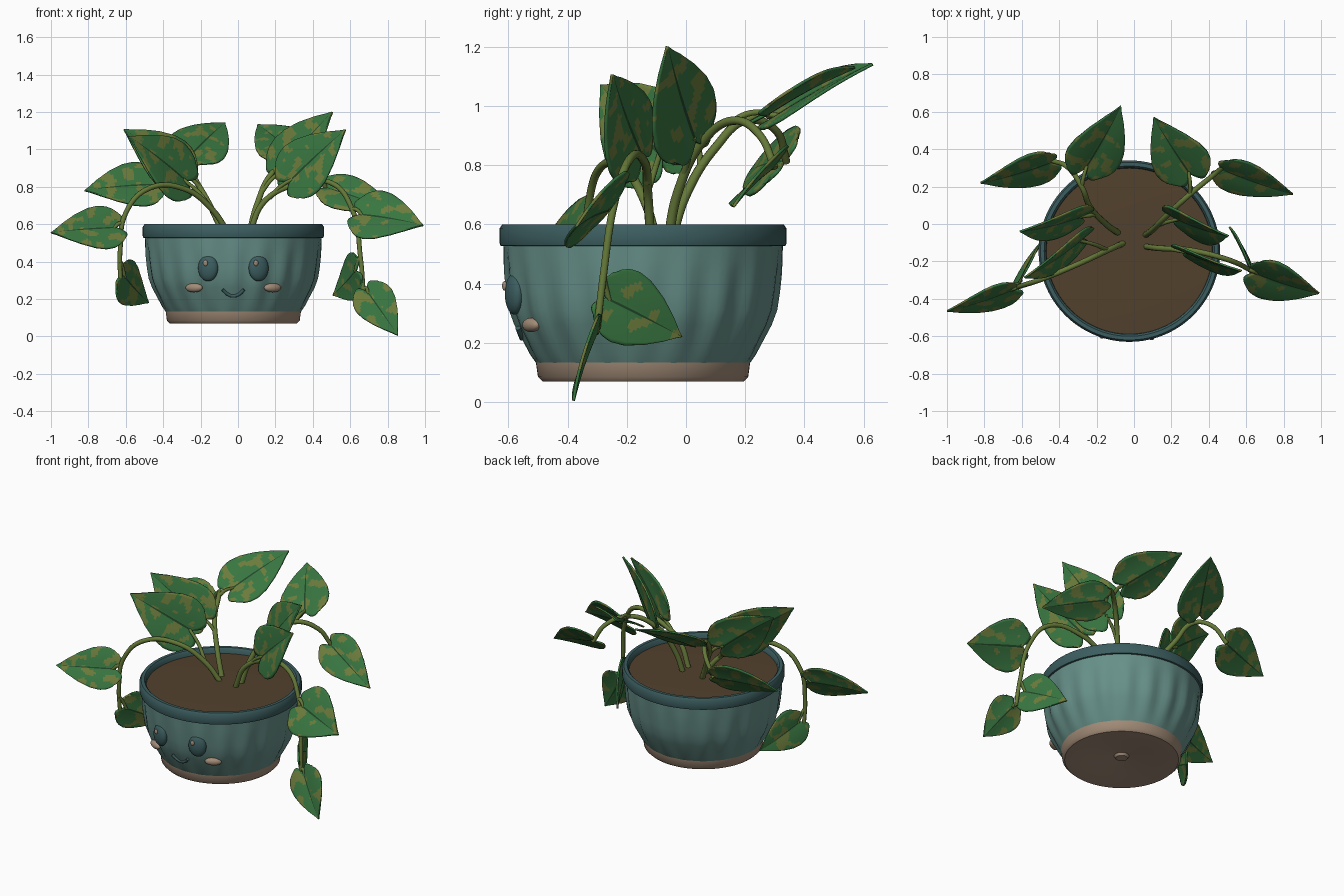
import bpy, bmesh, math
from mathutils import Vector, Matrix, noise

if "Cube" in bpy.data.objects:
    bpy.data.objects.remove(bpy.data.objects["Cube"], do_unlink=True)


def material(name, rgb):
    m = bpy.data.materials.new(name)
    m.use_nodes = True
    m.diffuse_color = (*rgb, 1)
    m.node_tree.nodes["Principled BSDF"].inputs["Base Color"].default_value = (*rgb, 1)
    return m


TEAL = material("teal glaze", (0.135, 0.28, 0.25))
DARK_TEAL = material("dark teal", (0.045, 0.11, 0.115))
TAN = material("tan clay", (0.36, 0.26, 0.185))
SOIL = material("soil brown", (0.085, 0.053, 0.026))
GREEN = material("leaf green", (0.04, 0.18, 0.052))
OLIVE = material("olive spots", (0.15, 0.2, 0.045))
VEIN = material("dark vein", (0.015, 0.06, 0.02))
STEM = material("stem green", (0.13, 0.19, 0.04))

CENTRE = Vector((-0.025, -0.145, 0))


def finish(name, bm, mats, angle=40):
    mesh = bpy.data.meshes.new(name)
    bm.to_mesh(mesh)
    bm.free()
    for m in mats:
        mesh.materials.append(m)
    ob = bpy.data.objects.new(name, mesh)
    bpy.context.collection.objects.link(ob)
    bpy.ops.object.select_all(action="DESELECT")
    ob.select_set(True)
    bpy.context.view_layer.objects.active = ob
    bpy.ops.object.shade_smooth_by_angle(angle=math.radians(angle))
    return ob


def lathe(name, profile, mat, ripple=0, segments=120):
    """Revolve (radius, height) points; ripple adds soft flutes between the ends."""
    bm = bmesh.new()
    rings = []
    for i, (r, z) in enumerate(profile):
        amount = ripple * math.sin(math.pi * i / (len(profile) - 1))
        ring = []
        for s in range(segments):
            a = math.tau * s / segments
            rr = r + amount * math.cos(20 * a)
            ring.append(bm.verts.new(CENTRE + Vector((rr * math.cos(a), rr * math.sin(a), z))))
        rings.append(ring)
    for low, high in zip(rings, rings[1:]):
        for s in range(segments):
            t = (s + 1) % segments
            bm.faces.new((low[s], low[t], high[t], high[s]))
    bmesh.ops.remove_doubles(bm, verts=bm.verts, dist=1e-5)
    return finish(name, bm, [mat])


def interpolate(points, x):
    for (x0, y0), (x1, y1) in zip(points, points[1:]):
        if x <= x1:
            return y0 + (y1 - y0) * (x - x0) / (x1 - x0)
    return points[-1][1]


# Pot: underside and foot, fluted body, rim, soil
BODY = [(0.36, 0.13), (0.378, 0.16), (0.402, 0.21), (0.427, 0.26), (0.445, 0.31),
        (0.455, 0.37), (0.463, 0.43), (0.468, 0.48), (0.472, 0.53)]
lathe("pot_foot", [(0, 0.08), (0.035, 0.08), (0.045, 0.095), (0.2, 0.08), (0.3, 0.07),
                   (0.34, 0.07), (0.355, 0.085), (0.362, 0.135)], TAN)
lathe("pot_body", BODY, TEAL, ripple=0.008)
lathe("pot_rim", [(0.465, 0.525), (0.482, 0.528), (0.485, 0.54), (0.485, 0.585),
                  (0.475, 0.6), (0.455, 0.6), (0.445, 0.588), (0.442, 0.55)], DARK_TEAL)
lathe("soil", [(0.45, 0.565), (0.3, 0.57), (0.0, 0.572)], SOIL)


# Face on the front of the pot
def on_pot(dx, z, out=0.0):
    r = interpolate([(h, w) for w, h in BODY], z) + out
    return CENTRE + Vector((dx, -math.sqrt(r * r - dx * dx), z))


def blob(name, dx, z, size, mat, out=0.0):
    bm = bmesh.new()
    bmesh.ops.create_uvsphere(bm, u_segments=28, v_segments=16, radius=1)
    turn = Matrix.Rotation(math.asin(dx / 0.45), 4, "Z")
    bm.transform(Matrix.Translation(on_pot(dx, z, out)) @ turn @ Matrix.Diagonal((*size, 1)))
    return finish(name, bm, [mat], 80)


for label, side in (("right", -1), ("left", 1)):
    blob(label + "_eye", side * 0.135, 0.365, (0.055, 0.03, 0.07), DARK_TEAL)
    blob(label + "_eye_glint", side * 0.135 - 0.014, 0.392, (0.013, 0.008, 0.016), TAN, 0.025)
    blob(label + "_cheek", side * 0.21, 0.26, (0.05, 0.022, 0.024), TAN, 0.005)


def tube(name, points, radius, mat, taper=0.75):
    curve = bpy.data.curves.new(name, "CURVE")
    curve.dimensions = "3D"
    curve.bevel_depth = radius
    curve.bevel_resolution = 3
    curve.resolution_u = 8
    curve.use_fill_caps = True
    spline = curve.splines.new("BEZIER")
    spline.bezier_points.add(len(points) - 1)
    for i, (bp, p) in enumerate(zip(spline.bezier_points, points)):
        bp.co = p
        bp.handle_left_type = bp.handle_right_type = "AUTO"
        bp.radius = 1 + (taper - 1) * i / (len(points) - 1)
    curve.materials.append(mat)
    ob = bpy.data.objects.new(name, curve)
    bpy.context.collection.objects.link(ob)
    return ob


tube("mouth", [on_pot(0.057 * k, 0.216 + 0.034 * k * k, 0.004) for k in (-1, -0.5, 0, 0.5, 1)],
     0.009, DARK_TEAL, 1)

# Main vines
tube("back_left_vine", [(0.06, -0.06, 0.55), (0.1, -0.03, 0.7), (0.18, 0.05, 0.87),
                        (0.3, 0.16, 0.95), (0.41, 0.25, 0.9), (0.47, 0.3, 0.79)], 0.017, STEM)
tube("back_right_vine", [(-0.08, -0.05, 0.55), (-0.15, 0, 0.7), (-0.24, 0.1, 0.86),
                         (-0.28, 0.2, 0.95), (-0.35, 0.3, 0.92), (-0.44, 0.34, 0.81)], 0.017, STEM)
tube("front_left_vine", [(0.06, -0.12, 0.55), (0.14, -0.13, 0.72), (0.3, -0.14, 0.81),
                         (0.5, -0.19, 0.82), (0.61, -0.24, 0.68), (0.655, -0.28, 0.42),
                         (0.67, -0.3, 0.25)], 0.016, STEM)
tube("front_right_vine", [(-0.05, -0.1, 0.55), (-0.14, -0.14, 0.68), (-0.29, -0.21, 0.79),
                          (-0.48, -0.29, 0.79), (-0.6, -0.33, 0.66), (-0.63, -0.34, 0.46),
                          (-0.63, -0.33, 0.31)], 0.016, STEM)

OUTLINE = [(0, 0.6), (0.06, 0.82), (0.14, 0.95), (0.25, 1), (0.4, 0.92),
           (0.6, 0.68), (0.8, 0.36), (0.93, 0.12), (1, 0.01)]
ROWS, HALF = 30, 11


def leaf(name, base, tip, edge_a, edge_b, joint=None):
    """Heart-shaped leaf from its stalk point, tip and two widest points."""
    base, tip = Vector(base), Vector(tip)
    along = tip - base
    across = (Vector(edge_a) - Vector(edge_b)) / 2
    across -= across.project(along)
    normal = along.cross(across).normalized()
    if normal.z < 0:
        normal, across = -normal, -across
    width = across.length
    inner = 0.035
    half = [inner + (1 - inner) * k / (HALF - 1) for k in range(HALF)]
    columns = [-v for v in reversed(half)] + half
    bm = bmesh.new()
    grid = []
    for i in range(ROWS + 1):
        t = i / ROWS
        w = interpolate(OUTLINE, t)
        row = []
        for v in columns:
            lobe = 0.13 * (1 - t) ** 3 * math.sin(math.pi * min(1, abs(v) * 0.85))
            lift = width * (0.2 * abs(v) * w - 0.12 * (v * w) ** 2) + 0.05 * width * math.sin(math.pi * t)
            row.append(bm.verts.new(base + along * (t - lobe) + across * (v * w) + normal * lift))
        grid.append(row)
    for i in range(ROWS):
        for j in range(len(columns) - 1):
            f = bm.faces.new((grid[i][j], grid[i][j + 1], grid[i + 1][j + 1], grid[i + 1][j]))
            if j == HALF - 1:
                f.material_index = 2
            elif noise.noise(f.calc_center_median() * 17) > 0.17:
                f.material_index = 1
    bm.normal_update()
    ob = finish(name, bm, [GREEN, OLIVE, VEIN], 60)
    solid = ob.modifiers.new("thickness", "SOLIDIFY")
    solid.thickness = 0.01
    solid.offset = 0
    if joint:
        joint = Vector(joint)
        bend = (joint + base) / 2 + Vector((0, 0, 0.015))
        tube(name + "_stalk", [joint, bend, base + along * 0.04], 0.012, STEM)


# Leaves: stalk point, tip, two widest points, and where the stalk leaves its vine
leaf("back_right_tall_leaf", (-0.26, 0.3, 0.96), (-0.07, 0.63, 1.14),
     (-0.39, 0.36, 1.04), (-0.06, 0.36, 0.96), (-0.28, 0.2, 0.95))
leaf("back_right_side_leaf", (-0.45, 0.33, 0.81), (-0.82, 0.22, 0.78),
     (-0.54, 0.39, 0.93), (-0.54, 0.21, 0.69))
leaf("back_left_tall_leaf", (0.3, 0.27, 0.97), (0.105, 0.57, 1.13),
     (0.42, 0.35, 1.03), (0.11, 0.28, 0.95), (0.3, 0.16, 0.95))
leaf("back_left_side_leaf", (0.48, 0.29, 0.79), (0.85, 0.16, 0.66),
     (0.55, 0.37, 0.89), (0.53, 0.18, 0.69))
leaf("middle_right_leaf", (-0.29, 0.04, 0.86), (-0.61, -0.04, 1.107),
     (-0.22, 0.13, 0.98), (-0.39, -0.05, 0.76), (-0.2, 0.05, 0.79))
leaf("front_right_leaf", (-0.28, -0.08, 0.83), (-0.585, -0.286, 1.07),
     (-0.22, 0.02, 0.93), (-0.38, -0.22, 0.7), (-0.14, -0.14, 0.68))
leaf("middle_left_leaf", (0.23, 0.03, 0.88), (0.505, -0.064, 1.2),
     (0.18, 0.12, 1.0), (0.34, -0.07, 0.79), (0.12, -0.01, 0.76))
leaf("front_left_leaf", (0.28, -0.15, 0.83), (0.575, -0.25, 1.105),
     (0.18, -0.09, 0.93), (0.38, -0.23, 0.71), (0.17, -0.13, 0.74))
leaf("outer_right_leaf", (-0.65, -0.35, 0.58), (-1.0, -0.465, 0.555),
     (-0.73, -0.3, 0.7), (-0.69, -0.42, 0.47), (-0.615, -0.335, 0.6))
leaf("outer_left_leaf", (0.65, -0.26, 0.65), (0.99, -0.37, 0.594),
     (0.73, -0.18, 0.78), (0.66, -0.38, 0.52), (0.61, -0.24, 0.68))
leaf("hanging_right_leaf", (-0.61, -0.31, 0.32), (-0.48, -0.08, 0.18),
     (-0.58, -0.23, 0.46), (-0.62, -0.25, 0.2), (-0.63, -0.34, 0.4))
leaf("hanging_left_leaf", (0.63, -0.27, 0.35), (0.51, -0.015, 0.22),
     (0.59, -0.17, 0.49), (0.62, -0.22, 0.23), (0.655, -0.28, 0.42))
leaf("lowest_left_leaf", (0.69, -0.3, 0.24), (0.855, -0.38, 0.005),
     (0.84, -0.33, 0.21), (0.62, -0.35, 0.13), (0.67, -0.3, 0.25))
